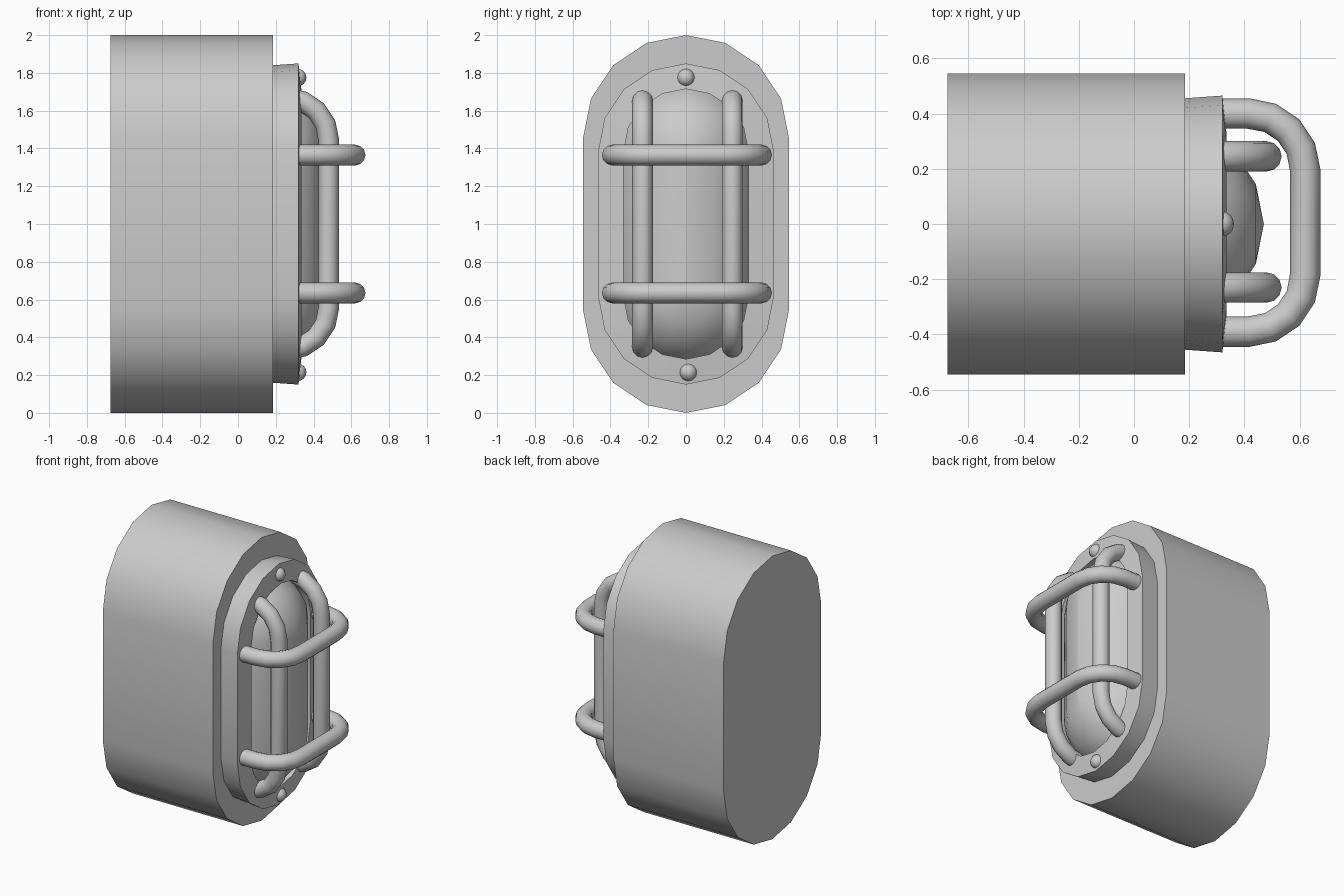
import bpy, bmesh, math
from math import sin, cos, pi

if "Cube" in bpy.data.objects:
    bpy.data.objects.remove(bpy.data.objects["Cube"])


def finish(name, bm, angle=None):
    bmesh.ops.recalc_face_normals(bm, faces=bm.faces)
    for f in bm.faces:
        f.smooth = True
    me = bpy.data.meshes.new(name)
    bm.to_mesh(me)
    bm.free()
    ob = bpy.data.objects.new(name, me)
    bpy.context.collection.objects.link(ob)
    if angle:
        bpy.ops.object.select_all(action='DESELECT')
        ob.select_set(True)
        bpy.context.view_layer.objects.active = ob
        bpy.ops.object.shade_smooth_by_angle(angle=math.radians(angle))
    return ob


def stadium(bm, x, r, half):
    # upright pill outline in the YZ plane, 8 segments per round end
    vs = []
    for s, start in ((1, 0), (-1, pi)):
        for i in range(9):
            a = start + pi * i / 8
            vs.append(bm.verts.new((x, r * cos(a), 1 + s * half + r * sin(a))))
    return vs


def loft(name, sections, half, cap=True, closed=False, angle=None):
    bm = bmesh.new()
    loops = [stadium(bm, x, r, half) for x, r in sections]
    pairs = list(zip(loops, loops[1:]))
    if closed:
        pairs.append((loops[-1], loops[0]))
    for a, b in pairs:
        n = len(a)
        for i in range(n):
            j = (i + 1) % n
            bm.faces.new((a[i], a[j], b[j], b[i]))
    if cap:
        bm.faces.new(loops[0])
        bm.faces.new(loops[-1])
    return finish(name, bm, angle)


def hoop(name, place, x0, xc, reach, r, tube=0.055):
    # bent round bar: straight legs, quarter-round corners, straight middle
    arc = [(xc + r * sin(pi / 8 * i), reach - r + r * cos(pi / 8 * i)) for i in range(5)]
    half = [(x0, reach)] + arc
    pts = half + [(x, -w) for x, w in reversed(half)]
    cu = bpy.data.curves.new(name, 'CURVE')
    cu.dimensions = '3D'
    cu.bevel_depth = tube
    cu.bevel_resolution = 4
    cu.use_fill_caps = True
    sp = cu.splines.new('POLY')
    sp.points.add(len(pts) - 1)
    for p, (x, w) in zip(sp.points, pts):
        p.co = (*place(x, w), 1)
    sp.use_smooth = True
    ob = bpy.data.objects.new(name, cu)
    bpy.context.collection.objects.link(ob)
    return ob


# main housing
loft("housing", [(-0.675, 0.545), (0.185, 0.545)], 0.455, angle=40)

# bezel ring around the lens
loft("bezel_ring", [(0.18, 0.455), (0.32, 0.465), (0.335, 0.33), (0.18, 0.33)],
     0.385, cap=False, closed=True, angle=40)

# domed glass lens
R, CX = 0.38, 0.09
lens = [(CX + R * sin(a), R * cos(a)) for a in (pi / 8, pi / 4, 3 * pi / 8)]
loft("lens", [(0.18, 0.365)] + lens[:] + [(CX + R, 0.002)], 0.385, angle=40)

# cage: two upright hoops and two crosswise hoops
for name, y in (("left", -0.23), ("right", 0.245)):
    hoop(f"upright_bar_{name}", lambda x, w, y=y: (x, y, 1 + w), 0.24, 0.26, 0.665, 0.22)
for name, z in (("lower", 0.635), ("upper", 1.365)):
    hoop(f"cross_bar_{name}", lambda x, w, z=z: (x, 0.005 + w, z), 0.25, 0.415, 0.395, 0.205)

# screw heads
for name, y, z in (("top", 0.0, 1.775), ("bottom", 0.012, 0.215)):
    bm = bmesh.new()
    bmesh.ops.create_uvsphere(bm, u_segments=16, v_segments=8, radius=0.047)
    ob = finish(f"screw_{name}", bm)
    ob.location = (0.315, y, z)
